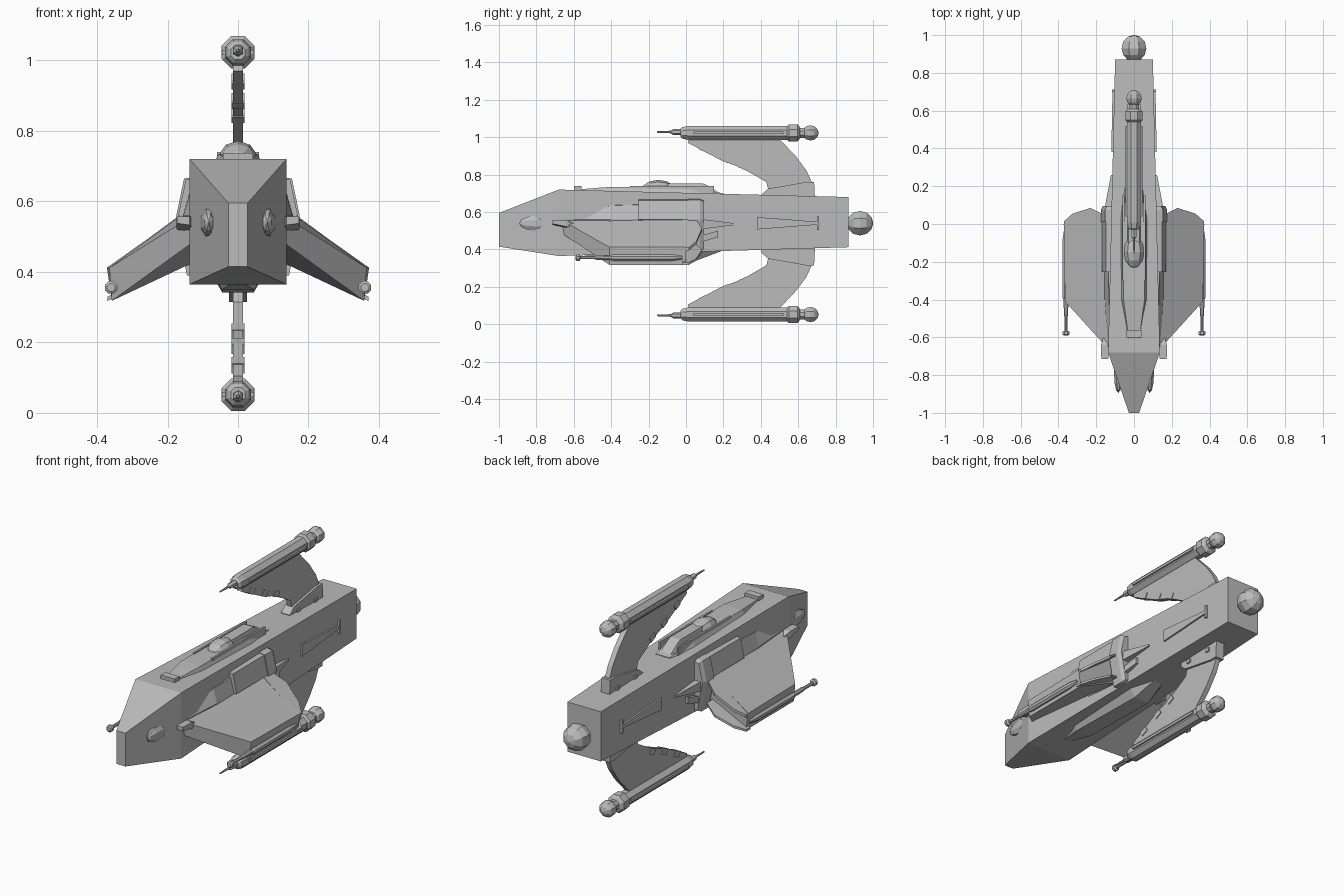
import bpy, bmesh, math
from mathutils import Vector

cube = bpy.data.objects.get("Cube")
if cube:
    bpy.data.objects.remove(cube, do_unlink=True)

grey = bpy.data.materials.new("hull_grey")
grey.use_nodes = True
grey.diffuse_color = (0.5, 0.5, 0.5, 1)
for node in grey.node_tree.nodes:
    if node.type == 'BSDF_PRINCIPLED':
        node.inputs["Base Color"].default_value = (0.5, 0.5, 0.5, 1)

MID_Z = 0.5375  # height about which the tail fins and pods mirror


def loft(name, rings, mirror=None):
    """Skin equal-sized rings of points, cap both ends, optionally mirror."""
    bm = bmesh.new()
    loops = [[bm.verts.new(p) for p in ring] for ring in rings]
    n = len(loops[0])
    for a, b in zip(loops, loops[1:]):
        for i in range(n):
            j = (i + 1) % n
            bm.faces.new((a[i], a[j], b[j], b[i]))
    bm.faces.new(loops[0])
    bm.faces.new(loops[-1])
    if mirror == 'Z':
        geom = bm.verts[:] + bm.edges[:] + bm.faces[:]
        copy = bmesh.ops.duplicate(bm, geom=geom)["geom"]
        for v in copy:
            if isinstance(v, bmesh.types.BMVert):
                v.co.z = 2 * MID_Z - v.co.z
    bmesh.ops.recalc_face_normals(bm, faces=bm.faces[:])
    mesh = bpy.data.meshes.new(name)
    bm.to_mesh(mesh)
    bm.free()
    mesh.materials.append(grey)
    ob = bpy.data.objects.new(name, mesh)
    bpy.context.collection.objects.link(ob)
    if mirror == 'X':
        mod = ob.modifiers.new("mirror", 'MIRROR')
        mod.use_clip = False
        mod.use_mirror_merge = False
    return ob


def lathe(name, profile, x=0, z=0, sides=8, mirror=None):
    """Turn a (y, radius) profile about an axis running along y."""
    angles = [2 * math.pi * (i + 0.5) / sides for i in range(sides)]
    return loft(name, [[(x + r * math.cos(a), y, z + r * math.sin(a)) for a in angles]
                       for y, r in profile], mirror)


def ball(name, x, y, z, r, stretch=(1, 1, 1), sides=8, mirror=None):
    steps = 6
    prof = [(-math.cos(math.pi * i / steps), max(0.03, math.sin(math.pi * i / steps)))
            for i in range(steps + 1)]
    angles = [2 * math.pi * (i + 0.5) / sides for i in range(sides)]
    sx, sy, sz = stretch
    return loft(name, [[(x + r * sx * q * math.cos(a), y + r * sy * p, z + r * sz * q * math.sin(a))
                        for a in angles] for p, q in prof], mirror)


def plate(name, outline, half, mirror=None):
    """Extrude a (y, z) outline across x."""
    return loft(name, [[(x, y, z) for y, z in outline] for x in (-half, half)], mirror)


def box(name, x, y, z, mirror=None):
    return loft(name, [[(a, b, c) for a, c in ((x[0], z[0]), (x[1], z[0]), (x[1], z[1]), (x[0], z[1]))]
                       for b in y], mirror)


def rect(y, w, z0, z1):
    return [(-w, y, z0), (w, y, z0), (w, y, z1), (-w, y, z1)]


# Main hull with tapered nose
loft("hull", [rect(-1, 0.027, 0.415, 0.595), rect(-0.68, 0.137, 0.365, 0.72),
              rect(0.87, 0.1, 0.412, 0.68)])
ball("tail_ball", 0, 0.93, 0.54, 0.071)

# Raised spine, cockpit dome and ridge on top
loft("spine_panel", [[(-w, y, 0.68), (w, y, 0.68), (w * 0.7, y, z), (-w * 0.7, y, z)]
                     for y, w, z in ((-0.65, 0.03, 0.715), (-0.4, 0.08, 0.735),
                                     (0.02, 0.08, 0.732), (0.2, 0.06, 0.7))])
ball("dome", 0, -0.148, 0.715, 0.058, (1, 1.55, 0.98), 10)
loft("dome_ridge", [[(-0.045, y, 0.69), (0.045, y, 0.69), (0.03, y, z), (-0.03, y, z)]
                    for y, z in ((-0.15, 0.753), (0.09, 0.753), (0.12, 0.74), (0.18, 0.7))])
box("ridge_rails", (0.05, 0.06), (-0.3, 0.15), (0.69, 0.74), 'X')
box("nose_hatch", (-0.042, 0.042), (-0.6, -0.56), (0.7, 0.738))

# Belly keel pod
loft("keel_pod", [[(-w, y, 0.42), (w, y, 0.42), (w * 0.5, y, z), (-w * 0.5, y, z)]
                  for y, w, z in ((-0.55, 0.03, 0.37), (-0.4, 0.09, 0.35),
                                  (0.06, 0.09, 0.342), (0.2, 0.05, 0.395))])

# Nose blisters
ball("nose_blisters", 0.083, -0.79, 0.54, 0.045, (0.55, 2.3, 1), 8, 'X')


# Shoulder fairings, boxes and rear straps on the hull sides
def side_section(y, x, top, low):
    return [(0.09, y, top), (x - 0.022, y, top - 0.01), (x, y, 0.56), (x - 0.03, y, low), (0.09, y, low)]


loft("shoulder_fairing", [side_section(-0.66, 0.137, 0.575, 0.5), side_section(-0.4, 0.155, 0.645, 0.45),
                          side_section(0.08, 0.16, 0.655, 0.42)], 'X')
loft("shoulder_box", [side_section(y, 0.17, 0.672, 0.55) for y in (-0.255, 0.03)], 'X')
loft("rear_strap", [side_section(0.01, 0.175, 0.675, 0.39), side_section(0.075, 0.175, 0.675, 0.39),
                    side_section(0.095, 0.165, 0.665, 0.4)], 'X')
loft("exhaust_spikes", [[(0.1, y, 0.535 - h), (x, y, 0.535 - h), (x, y, 0.535 + h), (0.1, y, 0.535 + h)]
                        for y, x, h in ((0.05, 0.16, 0.03), (0.14, 0.145, 0.02), (0.26, 0.122, 0.005))], 'X')
loft("lower_exhaust", [[(0.1, y, z), (x, y, z), (x, y, z + 0.035), (0.1, y, z + 0.035)]
                       for y, x, z in ((0.05, 0.15, 0.43), (0.17, 0.13, 0.465))], 'X')

# Drooping wings: root section lofted to tip section
loft("wings", [[(0.12, -0.68, 0.565), (0.12, -0.67, 0.49), (0.12, 0, 0.43), (0.12, 0, 0.59)],
               [(0.365, -0.41, 0.412), (0.358, -0.41, 0.318), (0.358, 0, 0.318), (0.372, 0, 0.412)]], 'X')
# Thin flaps trailing the upper and lower wing skins
for name, zr, zt, t in (("upper_flap", 0.565, 0.41, -0.015), ("lower_flap", 0.42, 0.318, 0.012)):
    edge = ((0.16, -0.02), (0.37, -0.02), (0.37, 0.015), (0.325, 0.055), (0.23, 0.085), (0.16, 0.05))
    loft(name, [[(x, y, zr + (zt - zr) * (x - 0.16) / 0.21 + d) for x, y in edge] for d in (0, t)], 'X')
# Pointed intakes at the wing roots
loft("root_intake", [[(x - w, y, z - h), (x + w, y, z - h * 0.6), (x + w, y, z + h), (x - w, y, z + h)]
                     for x, y, z, w, h in ((0.155, -0.715, 0.545, 0.018, 0.012),
                                           (0.15, -0.64, 0.535, 0.025, 0.022),
                                           (0.145, -0.58, 0.52, 0.01, 0.01))], 'X')

# Wingtip guns
lathe("wing_guns", [(-0.59, 0.012), (-0.585, 0.019), (-0.57, 0.019), (-0.565, 0.009), (-0.49, 0.009),
                    (-0.48, 0.012), (-0.4, 0.014), (-0.39, 0.019), (-0.08, 0.019), (-0.02, 0.01)],
      0.36, 0.356, 8, 'X')

# Wedges along the rear hull sides
loft("rear_wedges", [[(0.09, y, 0.54 - h), (x, y, 0.54 - h), (x, y, 0.54 + h), (0.09, y, 0.54 + h)]
                     for y, x, h in ((0.38, 0.12, 0.033), (0.7, 0.114, 0.008))], 'X')
box("wedge_bars", (0.09, 0.116), (0.7, 0.712), (0.505, 0.575), 'X')

# Swept tail fins above and below
plate("tail_fins", [(0.01, 0.97), (0.19, 0.875), (0.3, 0.835), (0.43, 0.76), (0.45, 0.68), (0.67, 0.68),
                    (0.67, 0.765), (0.645, 0.82), (0.59, 0.895), (0.5, 0.99), (0.02, 1.0)], 0.014, 'Z')
plate("fin_brackets", [(0.405, 0.66), (0.405, 0.695), (0.44, 0.725), (0.64, 0.76), (0.685, 0.76), (0.69, 0.66)],
      0.026, 'Z')
for y, z in ((0.09, 0.935), (0.2, 0.88), (0.3, 0.84)):
    plate("fin_clamp", [(y - 0.02, z), (y + 0.02, z - 0.018), (y + 0.035, z + 0.01), (y - 0.005, z + 0.028)],
          0.018, 'Z')
for y in (0.46, 0.61):
    box("bracket_studs", (-0.034, 0.034), (y, y + 0.025), (0.685, 0.705), 'Z')

# Pods on the fin ends
POD_Z = 1.023
lathe("pods", [(-0.03, 0.022), (-0.02, 0.033), (0.01, 0.04), (0.54, 0.04), (0.55, 0.05), (0.595, 0.05),
               (0.605, 0.04), (0.61, 0.028), (0.65, 0.028)], 0, POD_Z, 8, 'Z')
ball("pod_balls", 0, 0.665, POD_Z, 0.044, mirror='Z')
lathe("pod_needles", [(-0.155, 0.004), (-0.08, 0.007), (-0.07, 0.015), (0, 0.018)], 0, POD_Z + 0.005, 6, 'Z')
box("pod_rails", (-0.046, 0.046), (0.04, 0.52), (POD_Z - 0.007, POD_Z + 0.007), 'Z')
